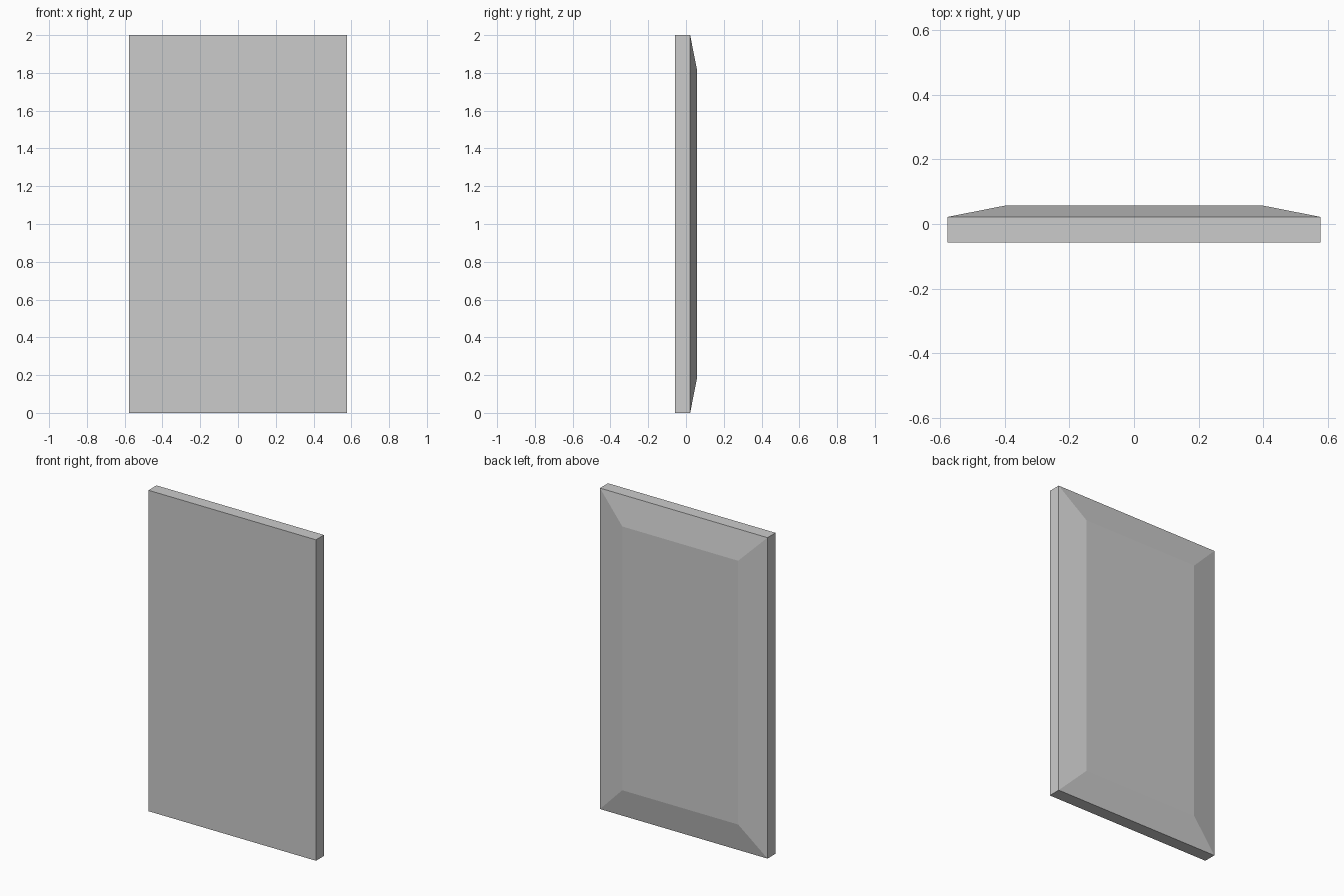
import bpy, bmesh
from mathutils import Matrix

if "Cube" in bpy.data.objects:
    bpy.data.objects.remove(bpy.data.objects["Cube"])

W, H = 1.155, 2.0                     # panel width and height
FRONT, RIM, BACK = -0.057, 0.022, 0.057
BORDER = 0.178                        # width of the sloped border

# Flat slab
bm = bmesh.new()
bmesh.ops.create_cube(bm, size=1.0, matrix=Matrix.Translation(
    (0, (FRONT + RIM) / 2, H / 2)) @ Matrix.Diagonal((W, RIM - FRONT, H, 1)))

# Raised field on the back with a sloped border
bm.normal_update()
back = max(bm.faces, key=lambda f: f.normal.y)
bmesh.ops.inset_region(bm, faces=[back], thickness=BORDER, use_even_offset=True)
for v in back.verts:
    v.co.y = BACK
bmesh.ops.recalc_face_normals(bm, faces=bm.faces)

mesh = bpy.data.meshes.new("raised_panel")
bm.to_mesh(mesh)
bm.free()
bpy.context.collection.objects.link(bpy.data.objects.new("raised_panel", mesh))
